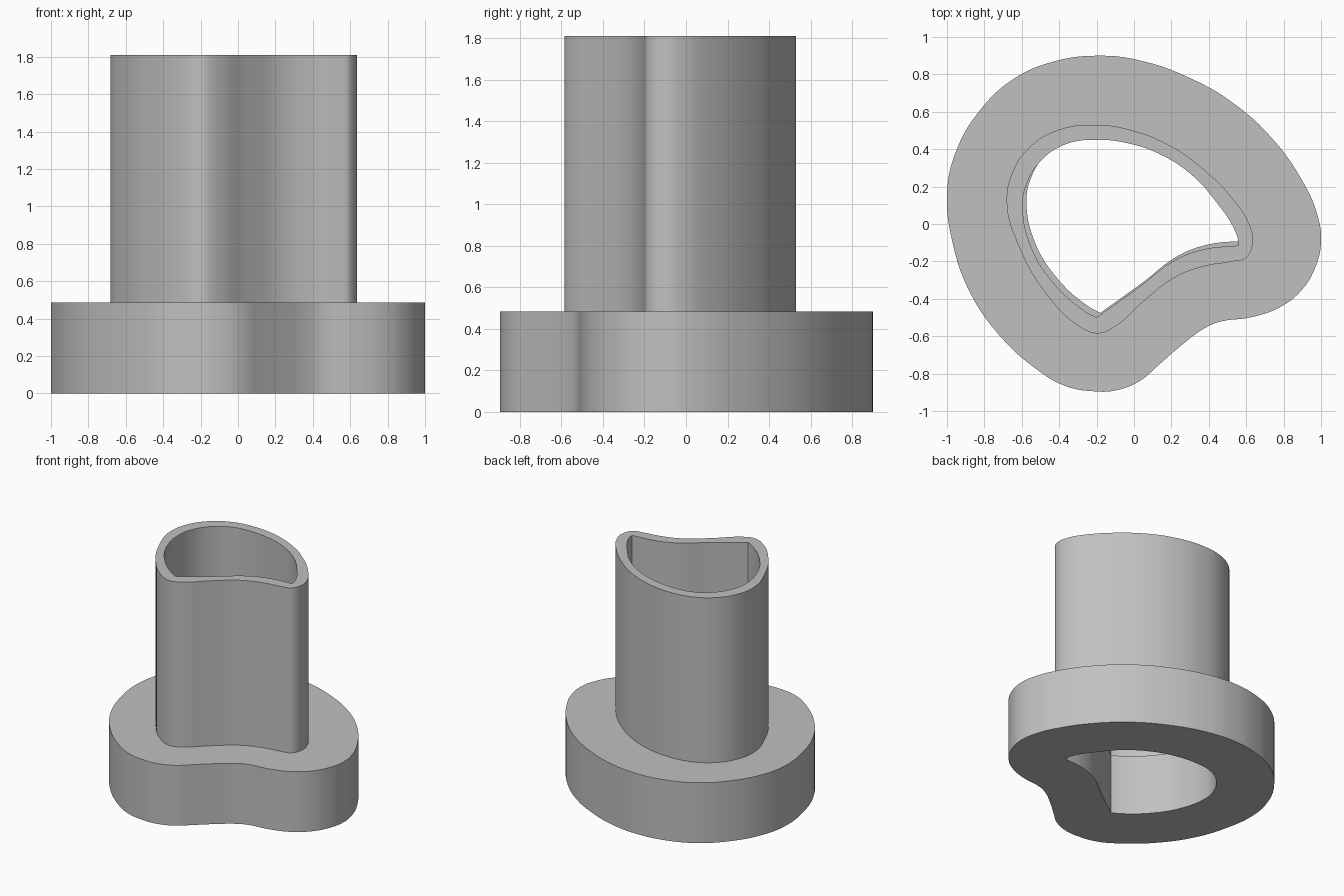
import bpy
import bmesh
import math

cube = bpy.data.objects.get("Cube")
if cube:
    bpy.data.objects.remove(cube, do_unlink=True)

BASE_TOP = 0.485
TUBE_TOP = 1.81

# Plain grey for every part
grey = bpy.data.materials.new("plain grey")
grey.use_nodes = True
colour = (0.53, 0.53, 0.53, 1)
grey.diffuse_color = colour
grey.node_tree.nodes["Principled BSDF"].inputs["Base Color"].default_value = colour

# Outline of the wide foot, clockwise from the back
foot_outline = [
    (-.185, .9), (.03, .875), (.3, .78), (.54, .64), (.745, .45), (.895, .24),
    (.98, .05), (1, -.1), (.97, -.23), (.895, -.355), (.78, -.445), (.62, -.5),
    (.47, -.52), (.39, -.55), (.24, -.66), (.125, -.76), (.03, -.84),
    (-.1, -.89), (-.21, -.895), (-.37, -.865), (-.53, -.77), (-.72, -.595),
    (-.88, -.36), (-.97, -.1), (-1, .16), (-.955, .38), (-.83, .6),
    (-.645, .775), (-.425, .87)]

# Outside of the tube wall
tube_outline = [
    (-.2, .53), (-.025, .505), (.19, .42), (.375, .29), (.54, .12),
    (.62, -.01), (.635, -.1), (.6, -.18), (.53, -.2), (.38, -.225),
    (.22, -.285), (.055, -.41), (-.12, -.56), (-.2, -.585), (-.29, -.55),
    (-.48, -.36), (-.62, -.11), (-.68, .1), (-.655, .265), (-.56, .41),
    (-.4, .505)]

# Inside of the tube wall, with sharp corners at the front and the left
hole_outline = [
    (-.2, .45), (-.025, .43), (.135, .375), (.3, .27), (.43, .13),
    (.55, -.06), (.56, -.115), (.375, -.135), (.215, -.195), (.03, -.335),
    (-.2, -.5), (-.265, -.465), (-.435, -.31), (-.555, -.11), (-.595, .1),
    (-.575, .21), (-.505, .33), (-.37, .425)]
hole_corners = [(.56, -.115), (-.2, -.5)]


def add_loop(curve, points, corners=(), shift=(0, 0)):
    """Add one closed smooth loop; listed corners stay sharp."""
    spline = curve.splines.new('BEZIER')
    spline.bezier_points.add(len(points) - 1)
    spline.use_cyclic_u = True
    for knot, (x, y) in zip(spline.bezier_points, points):
        knot.co = (x + shift[0], y + shift[1], 0)
        kind = 'VECTOR' if (x, y) in corners else 'AUTO'
        knot.handle_left_type = knot.handle_right_type = kind


def make_ring(name, outline, hole_shift, bottom, top):
    """Extrude an outline with the shared hole cut through it."""
    curve = bpy.data.curves.new(name, 'CURVE')
    curve.dimensions = '2D'
    curve.fill_mode = 'BOTH'
    curve.resolution_u = 5
    curve.extrude = (top - bottom) / 2
    add_loop(curve, outline)
    add_loop(curve, hole_outline, hole_corners, hole_shift)
    ring = bpy.data.objects.new(name, curve)
    bpy.context.collection.objects.link(ring)
    ring.location.z = (top + bottom) / 2

    bpy.ops.object.select_all(action='DESELECT')
    ring.select_set(True)
    bpy.context.view_layer.objects.active = ring
    bpy.ops.object.convert(target='MESH')
    ring = bpy.context.object

    # Weld the caps to the walls and face everything outward
    mesh = bmesh.new()
    mesh.from_mesh(ring.data)
    bmesh.ops.remove_doubles(mesh, verts=mesh.verts, dist=0.0005)
    bmesh.ops.recalc_face_normals(mesh, faces=mesh.faces)
    mesh.to_mesh(ring.data)
    mesh.free()
    ring.data.materials.clear()
    ring.data.materials.append(grey)
    bpy.ops.object.shade_smooth_by_angle(angle=math.radians(30))
    return ring


# The foot's hole sits slightly off the tube's, leaving a narrow ledge
make_ring("foot", foot_outline, (0.02, 0.025), 0, BASE_TOP)
make_ring("tube", tube_outline, (0, 0), BASE_TOP, TUBE_TOP)
